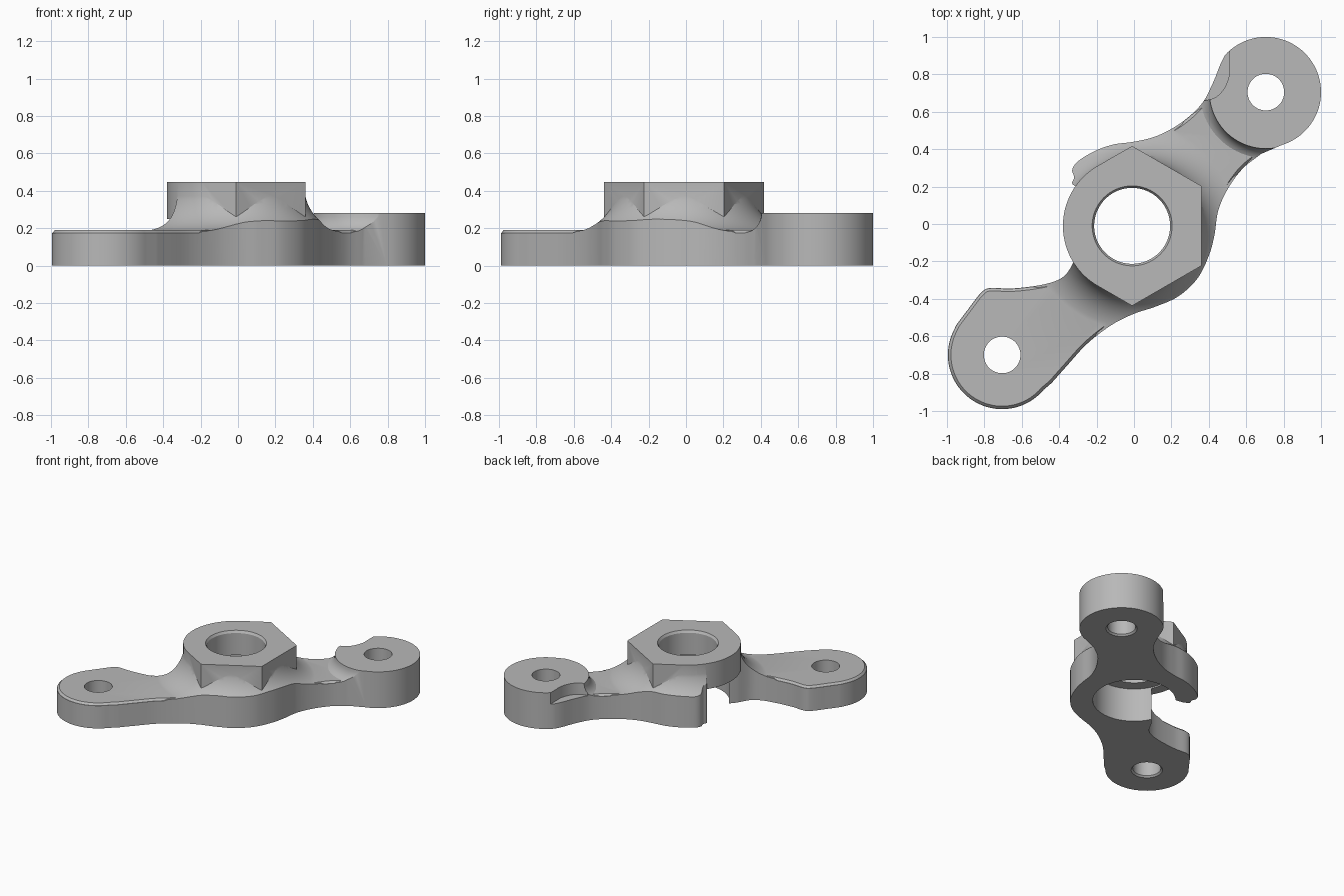
import bpy, bmesh, math
from mathutils import Vector

if "Cube" in bpy.data.objects:
    bpy.data.objects.remove(bpy.data.objects["Cube"], do_unlink=True)

metal = bpy.data.materials.new("plain grey metal")
metal.use_nodes = True
metal.diffuse_color = (0.48, 0.48, 0.48, 1)
metal.node_tree.nodes["Principled BSDF"].inputs["Base Color"].default_value = metal.diffuse_color

HUB = (-0.01, -0.01)
LOW_EYE = (-0.705, -0.7)
HIGH_EYE = (0.705, 0.705)


def finish(name, bm):
    bmesh.ops.recalc_face_normals(bm, faces=bm.faces)
    mesh = bpy.data.meshes.new(name)
    bm.to_mesh(mesh)
    bm.free()
    mesh.materials.append(metal)
    ob = bpy.data.objects.new(name, mesh)
    bpy.context.collection.objects.link(ob)
    return ob


def loft(name, rings):
    """Solid through a stack of (points, height) rings."""
    bm = bmesh.new()
    loops = [[bm.verts.new((x, y, z)) for x, y in pts] for pts, z in rings]
    for a, b in zip(loops, loops[1:]):
        n = len(a)
        for i in range(n):
            j = (i + 1) % n
            bm.faces.new((a[i], a[j], b[j], b[i]))
    bm.faces.new(loops[0])
    bm.faces.new(loops[-1])
    return finish(name, bm)


def arc(centre, r, start, end, n):
    angles = [math.radians(start + (end - start) * i / n) for i in range(n + 1)]
    return [(centre[0] + r * math.cos(a), centre[1] + r * math.sin(a)) for a in angles]


def turned(name, centre, profile, n=96):
    return loft(name, [(arc(centre, r, 0, 360 * (n - 1) / n, n - 1), z) for r, z in profile])


def smooth(pts, n=6):
    """Open curve running through all the points."""
    p = [Vector(q) for q in pts]
    p = [2 * p[0] - p[1]] + p + [2 * p[-1] - p[-2]]
    out = []
    for a, b, c, d in zip(p, p[1:], p[2:], p[3:]):
        for i in range(n):
            t = i / n
            q = 0.5 * (2 * b + (c - a) * t + (2 * a - 5 * b + 4 * c - d) * t * t
                       + (3 * b - a - 3 * c + d) * t ** 3)
            out.append((q.x, q.y))
    return out + [tuple(p[-2])]


def inset(pts, d):
    """Move a clockwise outline inward."""
    out = []
    for i, p in enumerate(pts):
        t = (Vector(pts[(i + 1) % len(pts)]) - Vector(pts[i - 1])).normalized()
        out.append((p[0] + t.y * d, p[1] - t.x * d))
    return out


def combine(ob, other, operation):
    mod = ob.modifiers.new(operation.lower(), "BOOLEAN")
    mod.operation = operation
    mod.solver = "EXACT"
    mod.object = other
    bpy.context.view_layer.objects.active = ob
    bpy.ops.object.modifier_apply(modifier=mod.name)
    bpy.data.objects.remove(other, do_unlink=True)


# Clockwise lever outline: lower eye, left edge, hook, upper eye, right edge
left_edge = smooth([(-0.95, -0.54), (-0.89, -0.46), (-0.82, -0.37), (-0.77, -0.342),
                    (-0.66, -0.345), (-0.52, -0.33), (-0.42, -0.305), (-0.36, -0.265),
                    (-0.31, -0.18)])
slot = [(-0.2, -0.05), (-0.17, 0.17)]
back_edge = smooth([(-0.29, 0.19), (-0.33, 0.215), (-0.32, 0.25), (-0.33, 0.29),
                    (-0.3, 0.335), (-0.21, 0.39), (-0.11, 0.425), (0, 0.44), (0.12, 0.47),
                    (0.25, 0.54), (0.36, 0.64), (0.42, 0.75), (0.46, 0.85)])
front_edge = smooth([(0.68, 0.375), (0.58, 0.295), (0.5, 0.185), (0.45, 0.07), (0.43, -0.06),
                     (0.4, -0.17), (0.34, -0.29), (0.24, -0.385), (0.12, -0.44), (0, -0.48),
                     (-0.12, -0.54), (-0.25, -0.64), (-0.36, -0.76), (-0.44, -0.85)])
outline = (arc(LOW_EYE, 0.29, -40, -205, 40) + left_edge + slot + back_edge
           + arc(HIGH_EYE, 0.295, 138, -72, 50) + front_edge)

# Height envelope: flat arm, hollow flare round the hub, raised upper eye
flare = [(0.6 + 0.235 * x, 0.42 + 0.235 * z) for x, z in arc((0, 0), 1, 180, 270, 16)]
eye_flare = [(0.39 + 0.088 * x, 0.28 + 0.1 * z) for x, z in arc((0, 0), 1, 180, 270, 8)]
envelope = loft("envelope", [([(-2, -2), (2, -2), (2, 2), (-2, 2)], z) for z in (-0.2, 0.175)])
hub_flare = turned("hub_flare", HUB, [(0.64, -0.1), (0.64, 0.17)] + flare[::-1])
eye_block = turned("eye_block", HIGH_EYE, [(0.41, -0.12), (0.41, 0.17)] + eye_flare[::-1])
combine(envelope, hub_flare, "UNION")
combine(envelope, eye_block, "UNION")

# Lever body with a chamfered rim on the arms
body = loft("lever_body", [(outline, 0), (outline, 0.6)])
combine(body, envelope, "INTERSECT")
rim = inset(outline, 0.002)
arm_top = loft("arm_top", [(rim, 0.05), (rim, 0.175), (inset(outline, 0.016), 0.19)])
combine(body, arm_top, "UNION")

# Nut-shaped hub, rounded on its left-hand edge
flat = 0.37
corner = flat / math.cos(math.radians(30))
hub_shape = arc(HUB, corner, -90, 90, 3) + arc(HUB, flat, 120, 240, 40)
combine(body, loft("hub", [(hub_shape, 0.25), (hub_shape, 0.447)]), "UNION")

# Clearance notch beside the upper eye
notch = smooth([(0.38, 0.66), (0.44, 0.68), (0.485, 0.73), (0.51, 0.8), (0.51, 0.86)])
notch += [(0.51, 1.1), (0.25, 1.1), (0.25, 0.75)]
combine(body, loft("notch", [(notch, 0.192), (notch, 0.5)]), "DIFFERENCE")

# Bored hub with a wide pocket below and eye holes
combine(body, turned("bore", HUB, [(0.29, -0.1), (0.29, 0.26), (0.203, 0.26),
                                   (0.203, 0.43), (0.222, 0.46)]), "DIFFERENCE")
for centre in (LOW_EYE, HIGH_EYE):
    hole = turned("hole", centre, [(0.13, -0.02), (0.098, 0.012), (0.098, 0.5)], 48)
    combine(body, hole, "DIFFERENCE")

# Smooth curved walls and keep machined edges crisp
bpy.ops.object.select_all(action="DESELECT")
body.select_set(True)
bpy.context.view_layer.objects.active = body
bpy.ops.object.shade_smooth_by_angle(angle=math.radians(28))
